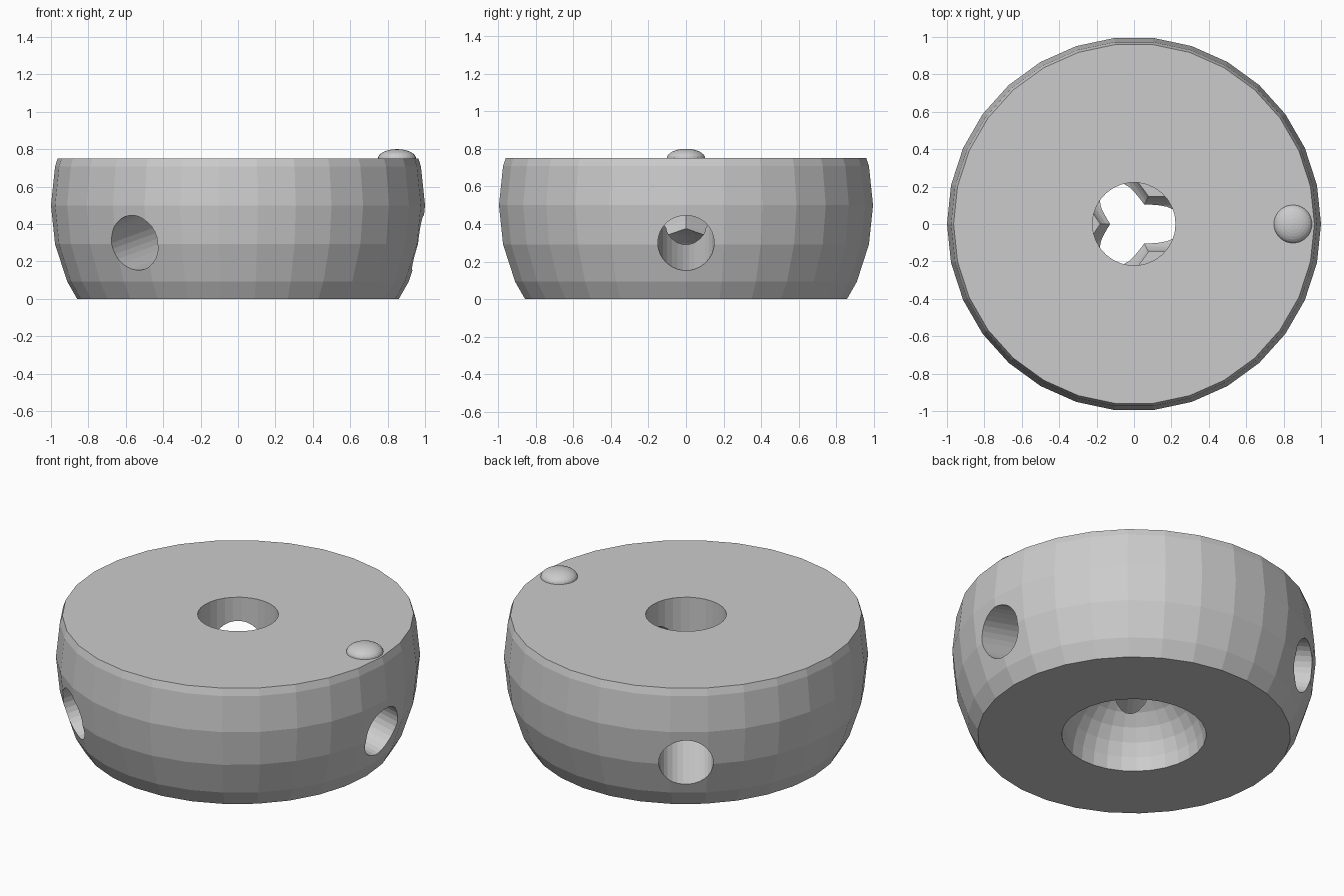
import bpy, bmesh
from math import sin, cos, radians, pi
from mathutils import Matrix, Vector

if "Cube" in bpy.data.objects:
    bpy.data.objects.remove(bpy.data.objects["Cube"])

SIDES = 30

grey = bpy.data.materials.new("plain_grey")
grey.diffuse_color = (0.6, 0.6, 0.6, 1)
grey.use_nodes = True
grey.node_tree.nodes["Principled BSDF"].inputs["Base Color"].default_value = grey.diffuse_color


def lathe(name, profile):
    """Flat-faced solid turned round z from (radius, height) points, bottom to top."""
    bm = bmesh.new()
    rings = []
    for r, z in profile:
        rings.append([bm.verts.new((r * cos(2 * pi * i / SIDES), r * sin(2 * pi * i / SIDES), z))
                      for i in range(SIDES)])
    for a, b in zip(rings, rings[1:]):
        for i in range(SIDES):
            j = (i + 1) % SIDES
            bm.faces.new((a[i], a[j], b[j], b[i]))
    bm.faces.new(rings[0][::-1])
    bm.faces.new(rings[-1])
    mesh = bpy.data.meshes.new(name)
    bm.to_mesh(mesh)
    bm.free()
    mesh.materials.append(grey)
    ob = bpy.data.objects.new(name, mesh)
    bpy.context.collection.objects.link(ob)
    return ob


def cut(target, cutter):
    mod = target.modifiers.new("cut", 'BOOLEAN')
    mod.operation = 'DIFFERENCE'
    mod.solver = 'EXACT'
    mod.object = cutter
    bpy.context.view_layer.objects.active = target
    bpy.ops.object.modifier_apply(modifier=mod.name)
    bpy.data.objects.remove(cutter, do_unlink=True)


# Body: faceted unit ball centred at z = 0.5, sliced flat at top and bottom
body = lathe("body", [(0.86, 0.0)]
             + [(cos(radians(a)), 0.5 + sin(radians(a))) for a in (-24, -12, 0, 12)]
             + [(0.9645, 0.75)])

# Round cavity in the underside
R = 0.397
cut(body, lathe("cavity_cutter", [(R, -0.1)]
                + [(R * cos(radians(a)), R * sin(radians(a))) for a in range(0, 85, 12)]))

# Vertical hole from the top down to the ball centre
cut(body, lathe("top_hole_cutter", [(0.222, 0.5), (0.222, 0.9)]))

# Three side holes radiating from the ball centre, sloping down outwards
for azimuth in (0, 125, -125):
    cutter = lathe("side_hole_cutter", [(0.15, 0.0), (0.15, 1.3)])
    a, t = radians(azimuth), radians(11.8)
    d = Vector((cos(a) * cos(t), sin(a) * cos(t), -sin(t)))
    cutter.data.transform(Matrix.Translation((0, 0, 0.5))
                          @ d.to_track_quat('Z', 'Y').to_matrix().to_4x4())
    cut(body, cutter)

# Small domed bump near the rim
bump = lathe("bump", [(0.1, -0.01)]
             + [(0.102 * cos(radians(a)), 0.05 * sin(radians(a))) for a in range(0, 85, 12)])
bump.location = (0.85, 0, 0.75)
